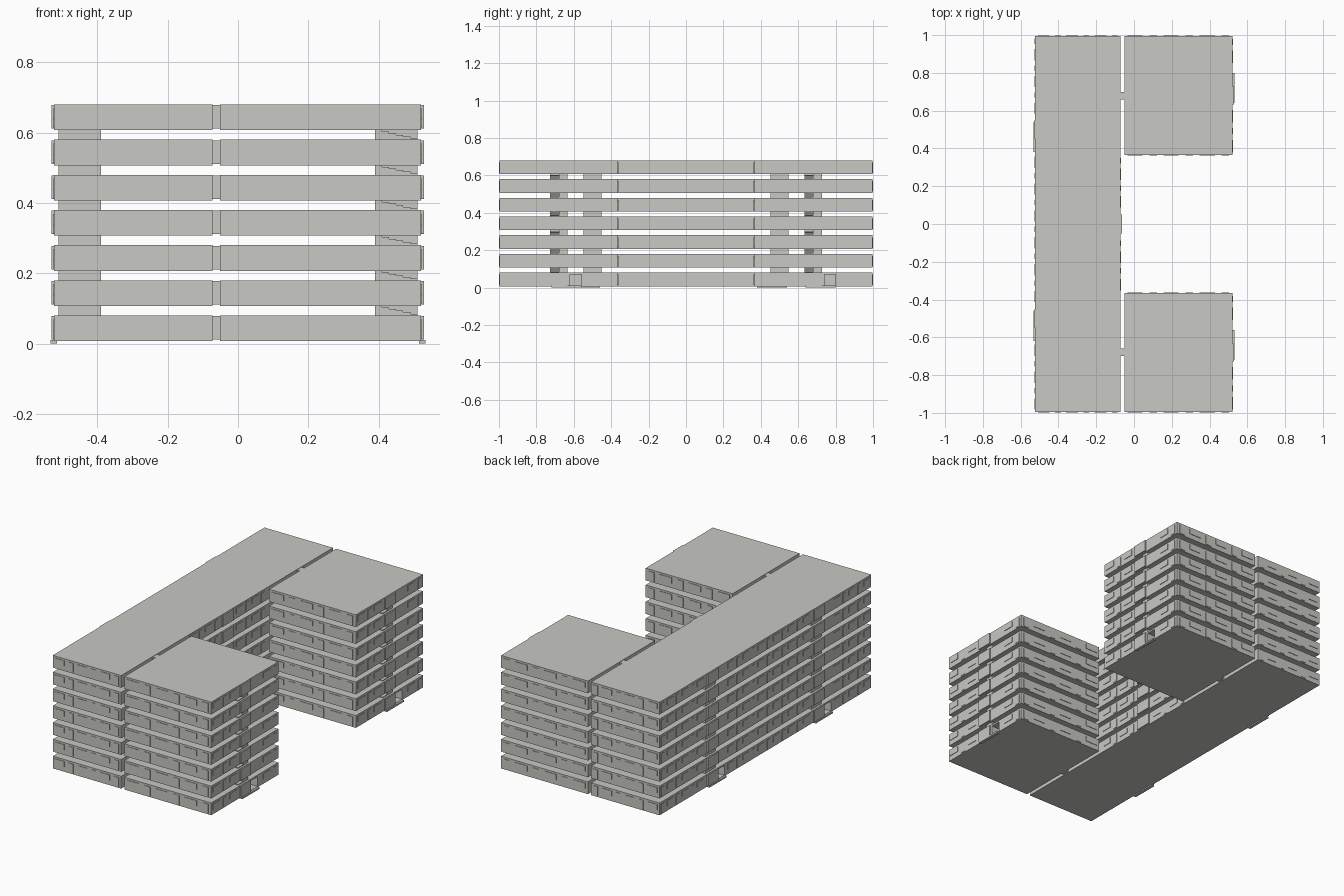
import bpy, bmesh
from mathutils import Vector

if "Cube" in bpy.data.objects:
    bpy.data.objects.remove(bpy.data.objects["Cube"])

concrete = bpy.data.materials.new("pale_concrete")
concrete.use_nodes = True
COLOUR = (0.58, 0.58, 0.55, 1)
concrete.diffuse_color = COLOUR
concrete.node_tree.nodes["Principled BSDF"].inputs["Base Color"].default_value = COLOUR

FLOORS, PITCH, BASE, HEIGHT = 7, 0.1, 0.007, 0.073
END, INNER = 0.996, 0.365
BAR = (-0.523, -0.072)
WING = (-0.051, 0.521)


def boxes(name, extents):
    """One object made of boxes, each given as x, y and z ranges."""
    bm = bmesh.new()
    for ranges in extents:
        lo, hi = (Vector(c) for c in zip(*ranges))
        made = bmesh.ops.create_cube(bm, size=1)["verts"]
        bmesh.ops.scale(bm, vec=hi - lo, verts=made)
        bmesh.ops.translate(bm, vec=(lo + hi) / 2, verts=made)
    mesh = bpy.data.meshes.new(name)
    bm.to_mesh(mesh)
    bm.free()
    mesh.materials.append(concrete)
    obj = bpy.data.objects.new(name, mesh)
    bpy.context.collection.objects.link(obj)
    return obj


def span(centre, width):
    return (centre - width / 2, centre + width / 2)


def every_floor(lo, hi, count=FLOORS):
    return [(lo + i * PITCH, hi + i * PITCH) for i in range(count)]


slab_levels = every_floor(BASE, BASE + HEIGHT)
bump_levels = every_floor(BASE + 0.004, BASE + HEIGHT - 0.002)
gap_levels = every_floor(BASE + HEIGHT, BASE + PITCH, FLOORS - 1)


def openings(axis, face, side, start, end, count, skip=()):
    """Window plates along one wall: a low wide one and a tall narrow one per bay."""
    out = []
    bay = (end - start) / count
    depth = tuple(sorted((face - side * 0.004, face + side * 0.003)))
    for i in range(count):
        low = start + i * bay
        for offset, width, bottom, top in ((0.3, 0.42, 0.03, 0.062), (0.8, 0.2, 0.006, 0.062)):
            along = span(low + offset * bay, width * bay)
            if any(along[0] < b and along[1] > a for a, b in skip):
                continue
            for z in every_floor(BASE + bottom, BASE + top):
                out.append((depth, along, z) if axis == "x" else (along, depth, z))
    return out


def cut_doors(obj, ranges):
    cutter = boxes(obj.name + "_door_cutter", ranges)
    cutter.hide_render = True
    cutter.hide_set(True)
    mod = obj.modifiers.new("doorway", "BOOLEAN")
    mod.object = cutter
    mod.solver = "EXACT"


# Each stair core: wall face, outward direction and centre along y
wings = (("front", (-END, -INNER), -0.68), ("back", (INNER, END), 0.68))
door_z = (0.012, 0.07)

# Long bar floors
bar = boxes("bar_floors", [(BAR, (-END, END), z) for z in slab_levels])
bar_cores = (-0.5, 0.5)
cut_doors(bar, [((BAR[0] - 0.02, BAR[0] + 0.06), span(c - 0.085, 0.06), door_z)
                for c in bar_cores])
boxes("bar_windows",
      openings("x", BAR[0], -1, -END, END, 14, [span(c - 0.03, 0.19) for c in bar_cores])
      + openings("x", BAR[1], 1, -INNER, INNER, 5, [span(0, 0.11)])
      + openings("y", -END, -1, *BAR, 3) + openings("y", END, 1, *BAR, 3))
boxes("bar_courtyard_bay", [((-0.08, -0.064), span(0, 0.1), z) for z in bump_levels])

# Wing floors, windows and links to the bar
for label, depth, core in wings:
    wing = boxes(label + "_wing_floors", [(WING, depth, z) for z in slab_levels])
    cut_doors(wing, [((WING[1] - 0.06, WING[1] + 0.02), span(core + 0.09, 0.06), door_z)])
    boxes(label + "_wing_windows",
          openings("x", WING[1], 1, *depth, 4, [span(core + 0.03, 0.19)])
          + openings("y", depth[0], -1, *WING, 3)
          + openings("y", depth[1], 1, *WING, 3))
    boxes(label + "_wing_links", [((BAR[1], WING[0]), span(core, 0.04), z) for z in bump_levels])

    # Stair core: solid half, open flight of steps, and outside bay
    shaft = [((0.39, 0.51), (core, core + 0.047), z) for z in gap_levels]
    for low, high in gap_levels:
        for i in range(6):
            shaft.append(((0.49 - i * 0.02, 0.51 - i * 0.02), (core - 0.047, core),
                          (low, low + (high - low) * (i + 1) / 6)))
    boxes(label + "_wing_stair_core", shaft)
    boxes(label + "_wing_stair_bay", [((0.51, 0.529), span(core, 0.094), z) for z in bump_levels])
    boxes(label + "_wing_doorstep", [((0.515, 0.533), span(core + 0.04, 0.16), (0, 0.01))])

# Bar stair cores
for label, core in zip(("front", "back"), bar_cores):
    boxes(label + "_bar_stair_core", [((-0.51, -0.39), span(core, 0.094), z) for z in gap_levels])
    boxes(label + "_bar_stair_bay", [((-0.53, -0.51), span(core, 0.094), z) for z in bump_levels])
    boxes(label + "_bar_doorstep", [((-0.533, -0.515), span(core - 0.04, 0.16), (0, 0.01))])
